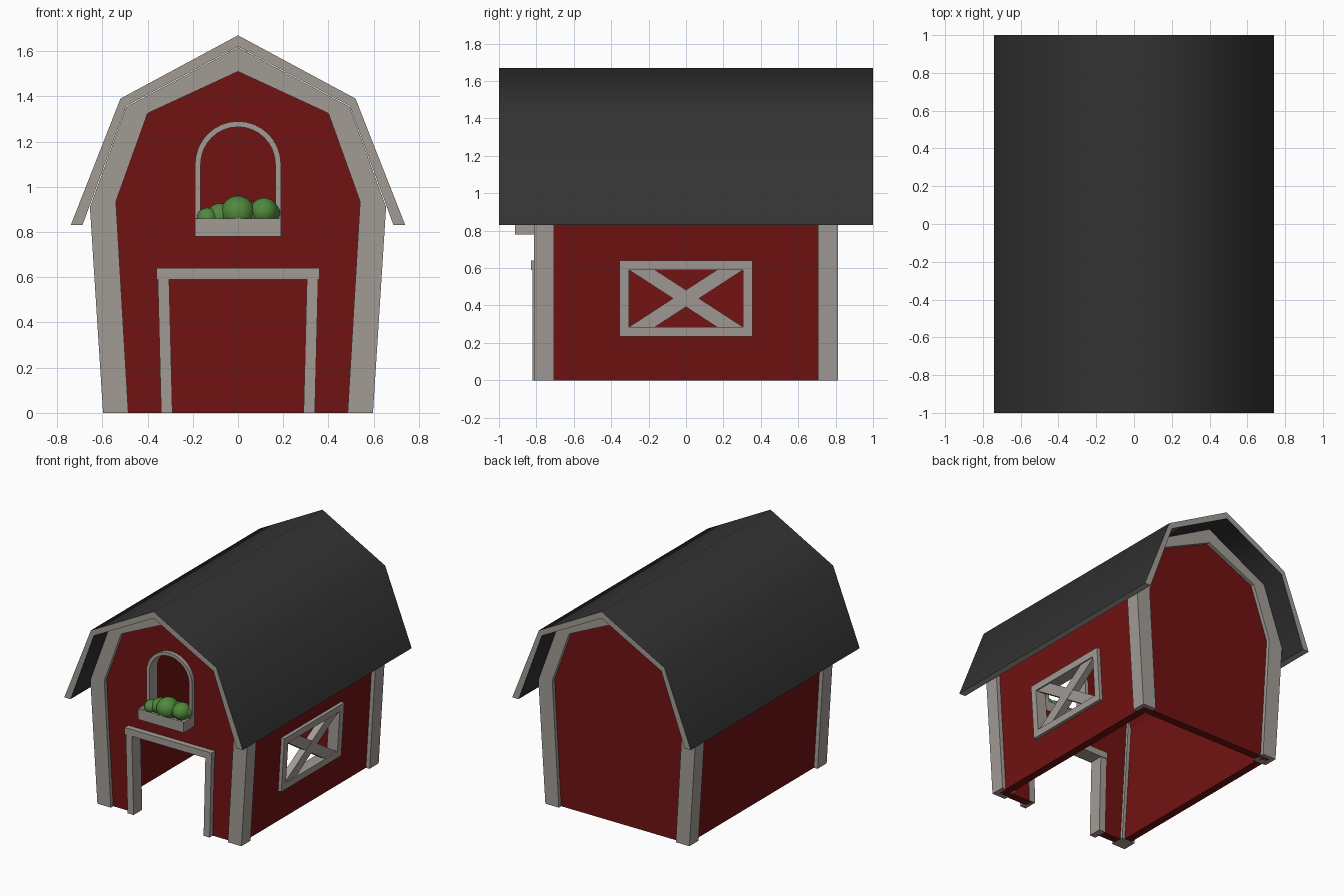
import bpy, bmesh, math
from mathutils import Matrix, Vector

if "Cube" in bpy.data.objects:
    bpy.data.objects.remove(bpy.data.objects["Cube"])

def material(name, rgb):
    m = bpy.data.materials.new(name)
    m.diffuse_color = (*rgb, 1)
    m.use_nodes = True
    m.node_tree.nodes["Principled BSDF"].inputs["Base Color"].default_value = m.diffuse_color
    return m

RED = material("barn_red", (0.165, 0.006, 0.006))
TRIM = material("warm_grey_trim", (0.36, 0.33, 0.30))
DARK = material("roof_charcoal", (0.033, 0.033, 0.033))
GREEN = material("leaf_green", (0.08, 0.25, 0.045))
LEAN = 0.065  # outward lean of the side walls

def finish(name, bm, *mats):
    bmesh.ops.recalc_face_normals(bm, faces=bm.faces)
    me = bpy.data.meshes.new(name)
    bm.to_mesh(me)
    bm.free()
    for m in mats:
        me.materials.append(m)
    ob = bpy.data.objects.new(name, me)
    bpy.context.collection.objects.link(ob)
    return ob

def prism(name, pts, axis, a, b, mat, lean=0.0):
    """Extrude a 2D profile (horizontal, z) along x or y from a to b."""
    bm = bmesh.new()
    def vec(p, d):
        return (p[0], d, p[1]) if axis == 'y' else (d + lean * p[1], p[0], p[1])
    lo = [bm.verts.new(vec(p, a)) for p in pts]
    hi = [bm.verts.new(vec(p, b)) for p in pts]
    bm.faces.new(lo)
    bm.faces.new(hi[::-1])
    n = len(pts)
    for i in range(n):
        bm.faces.new((lo[i], lo[(i + 1) % n], hi[(i + 1) % n], hi[i]))
    return finish(name, bm, mat)

def mirrored(half):
    """Right half listed from bottom to the peak on x = 0 -> full outline."""
    return half + [(-x, z) for x, z in reversed(half[:-1])]

def rect(u, z0, z1):
    return [(-u, z0), (u, z0), (u, z1), (-u, z1)]

def arch(r, z0, spring, n=16):
    return [(r, z0)] + [(r * math.cos(math.pi * i / n), spring + r * math.sin(math.pi * i / n))
                        for i in range(n + 1)] + [(-r, z0)]

def smooth(ob, angle):
    bpy.ops.object.select_all(action='DESELECT')
    ob.select_set(True)
    bpy.context.view_layer.objects.active = ob
    bpy.ops.object.shade_smooth_by_angle(angle=math.radians(angle))

def cut(ob, cutter):
    mod = ob.modifiers.new("cut", 'BOOLEAN')
    mod.operation, mod.solver, mod.object = 'DIFFERENCE', 'EXACT', cutter
    bpy.context.view_layer.objects.active = ob
    bpy.ops.object.modifier_apply(modifier=mod.name)
    bpy.data.objects.remove(cutter, do_unlink=True)

# hollow barn shell with door, loft window and right window openings
shell = prism("barn_walls", mirrored([(0.567, 0), (0.625, 0.93), (0.485, 1.345), (0, 1.605)]),
              'y', -0.785, 0.785, RED)
cut(shell, prism("c", mirrored([(0.502, -0.1), (0.565, 0.9), (0.44, 1.3), (0, 1.53)]), 'y', -0.725, 0.725, RED))
cut(shell, prism("c", [(-0.31, -0.1), (0.31, -0.1), (0.328, 0.61), (-0.328, 0.61)], 'y', -0.95, -0.6, RED))
cut(shell, prism("c", arch(0.178, 0.83, 1.10), 'y', -0.95, -0.6, RED))
cut(shell, prism("c", rect(0.33, 0.26, 0.615), 'x', 0.4, 0.8, RED))

# gambrel roof: charcoal skin, grey rim on ends and eaves
roof = prism("roof", mirrored([(0.74, 0.83), (0.52, 1.39), (0, 1.67)])
             + [(-0.688, 0.83), (-0.495, 1.357), (0, 1.62), (0.495, 1.357), (0.688, 0.83)],
             'y', -1, 1, DARK)
roof.data.materials.append(TRIM)
for f in roof.data.polygons:
    if abs(f.normal.y) > 0.9 or f.normal.z < -0.95:
        f.material_index = 1
smooth(roof, 60)

# corner posts and gable trim, front and back
outer = mirrored([(0.597, 0), (0.655, 0.91), (0.494, 1.354), (0, 1.617)])
inner = mirrored([(0.485, 0), (0.54, 0.935), (0.40, 1.325), (0, 1.51)])
for name, a, b in (("front_gable_trim", -0.813, -0.705), ("back_gable_trim", 0.705, 0.813)):
    prism(name, outer + inner[::-1], 'y', a, b, TRIM)

# door frame
for s, side in ((-1, "left"), (1, "right")):
    prism(side + "_door_jamb", [(s * 0.29, 0), (s * 0.34, 0), (s * 0.355, 0.60), (s * 0.305, 0.60)],
          'y', -0.822, -0.72, TRIM)
prism("door_header", rect(0.36, 0.59, 0.64), 'y', -0.828, -0.715, TRIM)

# arched loft window frame
prism("loft_window_frame", arch(0.19, 0.82, 1.10) + arch(0.165, 0.82, 1.10)[::-1],
      'y', -0.815, -0.72, TRIM)

# planter with a recessed top
bm = bmesh.new()
bmesh.ops.create_cube(bm, size=1, matrix=Matrix.Translation((0, -0.8175, 0.82))
                      @ Matrix.Diagonal((0.38, 0.195, 0.08, 1)))
top = max(bm.faces, key=lambda f: f.calc_center_median().z)
bmesh.ops.inset_region(bm, faces=[top], thickness=0.018)
for v in top.verts:
    v.co.z -= 0.025
finish("planter_box", bm, TRIM)

# bushy plants
bm = bmesh.new()
for x, y, z, r in ((-0.135, -0.83, 0.86, 0.048), (-0.08, -0.81, 0.87, 0.058), (0.0, -0.83, 0.885, 0.076),
                   (0.06, -0.81, 0.875, 0.06), (0.115, -0.83, 0.89, 0.062), (0.145, -0.81, 0.885, 0.042)):
    bmesh.ops.create_icosphere(bm, subdivisions=3, radius=r, matrix=Matrix.Translation((x, y, z)))
bmesh.ops.scale(bm, vec=(1, 1.1, 1), space=Matrix.Translation((0, 0.825, 0)), verts=bm.verts)
for v in bm.verts:
    v.co.z = max(v.co.z, 0.832)
smooth(finish("plants", bm, GREEN), 180)

# right side window frame and crossed bars, following the leaning wall
W, Z0, Z1, T = 0.355, 0.235, 0.64, 0.05
for name, pts in (("side_window_bottom", rect(W, Z0, Z0 + T)), ("side_window_top", rect(W, Z1 - T, Z1))):
    prism(name, pts, 'x', 0.505, 0.592, TRIM, LEAN)
for s, name in ((-1, "front"), (1, "back")):
    prism("side_window_" + name, [(s * (W - T), Z0 + T), (s * W, Z0 + T), (s * W, Z1 - T), (s * (W - T), Z1 - T)],
          'x', 0.505, 0.592, TRIM, LEAN)
    prism("side_window_brace_" + name, [(s * 0.305, 0.59), (s * 0.165, 0.59), (-s * 0.305, 0.285), (-s * 0.165, 0.285)],
          'x', 0.53 + s * 0.001, 0.582 + s * 0.001, TRIM, LEAN)
